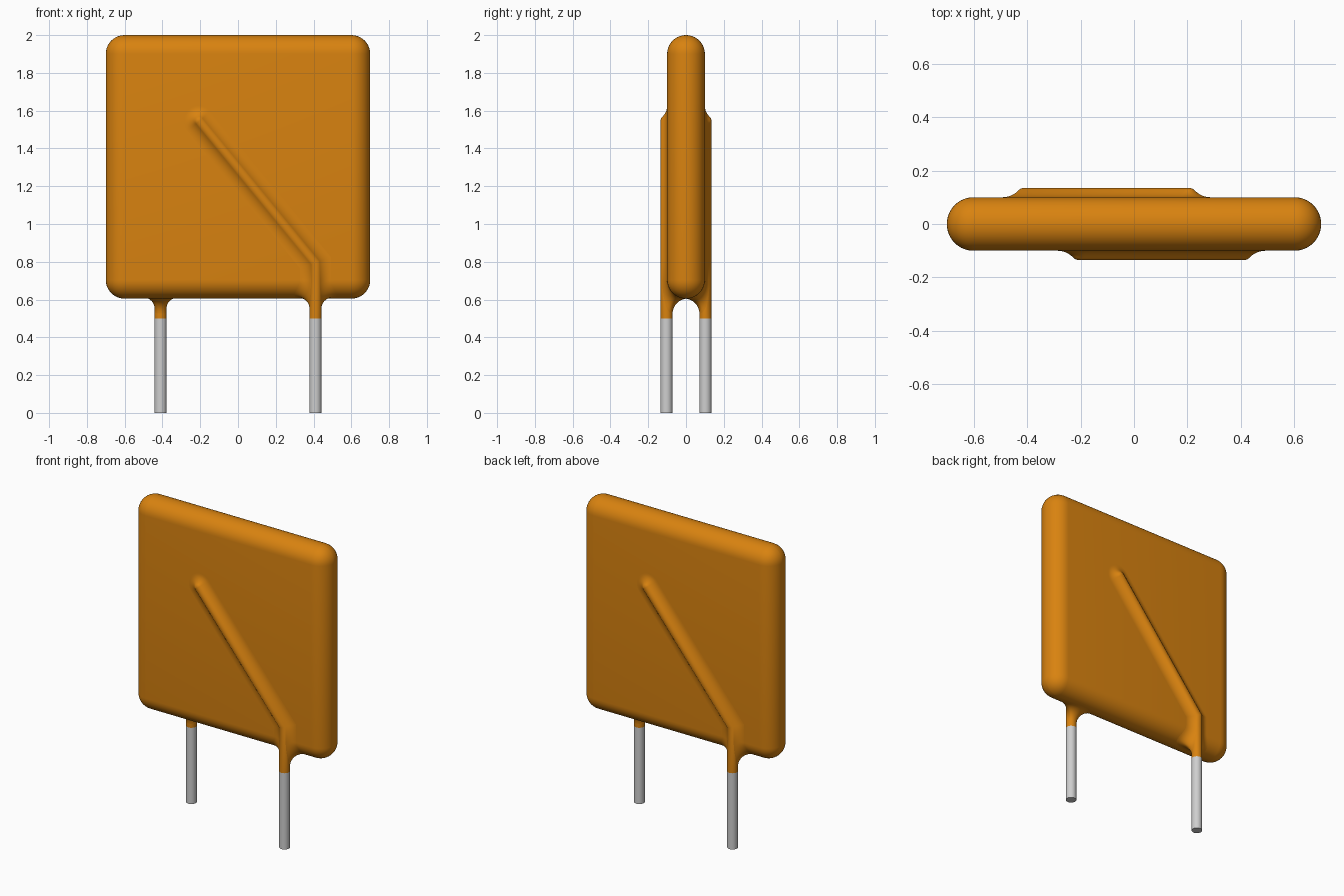
import bpy, bmesh, math
from mathutils import Vector, Matrix

cube = bpy.data.objects.get("Cube")
if cube:
    bpy.data.objects.remove(cube, do_unlink=True)

HALF = 0.1                                  # half thickness of the body = edge radius
WIRE_R, FILLET_R = 0.032, 0.08
WIRE_Y = -0.103
EDGE_Z = 0.705                              # axis height of the rounded bottom edge
LEAD_X, COAT_Z, BEND_Z = 0.41, 0.5, 0.795
TIP = Vector((-0.205, WIRE_Y, 1.545))
FRONT = Vector((0, -1, 0))


def material(name, rgb, rough):
    m = bpy.data.materials.new(name)
    m.use_nodes = True
    m.diffuse_color = (*rgb, 1)
    bsdf = m.node_tree.nodes["Principled BSDF"]
    bsdf.inputs["Base Color"].default_value = (*rgb, 1)
    bsdf.inputs["Roughness"].default_value = rough
    return m


ORANGE = material("orange coating", (0.69, 0.225, 0.005), 0.5)
METAL = material("tinned metal", (0.62, 0.62, 0.62), 0.4)


def finish(bm, name, mat, turn=0.0):
    bm.transform(Matrix.Rotation(turn, 4, 'Z'))
    mesh = bpy.data.meshes.new(name)
    bm.to_mesh(mesh)
    bm.free()
    mesh.materials.append(mat)
    ob = bpy.data.objects.new(name, mesh)
    bpy.context.collection.objects.link(ob)
    bpy.ops.object.select_all(action='DESELECT')
    ob.select_set(True)
    bpy.context.view_layer.objects.active = ob
    bpy.ops.object.shade_smooth_by_angle(angle=math.radians(35))
    return ob


def skin(bm, rows, close_rows=False, close_cols=False):
    """Join rows of points into a quad surface."""
    grid = [[bm.verts.new(p) for p in row] for row in rows]
    n, k = len(grid), len(grid[0])
    for i in range(n if close_rows else n - 1):
        a, b = grid[i], grid[(i + 1) % n]
        for j in range(k if close_cols else k - 1):
            l = (j + 1) % k
            bm.faces.new((a[j], a[l], b[l], b[j]))
    return grid


# Wire path: bottom of the coating, bend, tip, each with its sideways vector
bend = Vector((LEAD_X, WIRE_Y, BEND_Z))
run = (TIP - bend).normalized()
side_up = Vector((1, 0, 0))
side_run = Vector((run.z, 0, -run.x))
miter = (side_up + side_run).normalized()
miter /= miter.dot(side_up)
foot = Vector((LEAD_X, WIRE_Y, COAT_Z))


def fillet_rows(steps=10):
    """Arcs of a ball rolling in the groove between wire and body, as a closed loop."""
    reach = WIRE_R + FILLET_R
    rise = FILLET_R - (-WIRE_Y - HALF)      # ball centre in front of the wire axis
    out = math.sqrt(reach ** 2 - rise ** 2)
    start = math.atan2(rise, out)

    def flat_row(p, side):
        row = []
        for i in range(steps + 1):
            a = start + (math.pi / 2 - start) * i / steps
            u = out - FILLET_R * math.cos(a)
            v = rise - FILLET_R * math.sin(a)
            row.append(p + side * u + FRONT * v)
        return row

    # up the right side, round the tip, down the left side
    rows = [flat_row(bend, miter)]
    for i in range(17):
        spin = Matrix.Rotation(-math.pi * i / 16, 3, 'Y')
        rows.append(flat_row(TIP, spin @ side_run))
    rows.append(flat_row(bend, -miter))
    # round the wire below the rounded bottom edge
    low, high = -start, math.pi + start
    radius = HALF + FILLET_R
    for i in range(41):
        t = (1 + math.cos(math.pi * i / 40)) / 2
        a = low + (high - low) * t
        d = Vector((math.cos(a), math.sin(a), 0))
        c = Vector((LEAD_X, WIRE_Y, 0)) + d * reach
        c.z = EDGE_Z - math.sqrt(max(0, radius ** 2 - c.y ** 2))
        w = -d
        b = Vector((0, -c.y, EDGE_Z - c.z)).normalized()
        rows.append([c + FILLET_R * w.slerp(b, k / steps) for k in range(steps + 1)])
    return rows


# Rounded square body
bm = bmesh.new()
bmesh.ops.create_cube(bm, size=1)
bottom = EDGE_Z - HALF
bm.transform(Matrix.Translation((0, 0, (2 + bottom) / 2)) @
             Matrix.Diagonal((1.4, 2 * HALF, 2 - bottom, 1)))
bmesh.ops.bevel(bm, geom=bm.edges[:], offset=HALF - 0.0005, segments=10,
                profile=0.5, affect='EDGES', clamp_overlap=False)
finish(bm, "body", ORANGE)

# Lead, coated wire and coating fillet on the front, then turned round to the back
for label, turn in (("front", 0.0), ("back", math.pi)):
    bm = bmesh.new()
    bmesh.ops.create_cone(bm, cap_ends=True, segments=32, radius1=WIRE_R,
                          radius2=WIRE_R, depth=COAT_Z,
                          matrix=Matrix.Translation((LEAD_X, WIRE_Y, COAT_Z / 2)))
    finish(bm, label + "_lead", METAL, turn)

    bm = bmesh.new()
    ring = [2 * math.pi * i / 32 for i in range(32)]
    skin(bm, [[p + WIRE_R * (s * math.cos(a) - FRONT * math.sin(a)) for a in ring]
              for p, s in ((foot, side_up), (bend, miter), (TIP, side_run))],
         close_cols=True)
    bmesh.ops.create_uvsphere(bm, u_segments=32, v_segments=16, radius=WIRE_R,
                              matrix=Matrix.Translation(TIP))
    finish(bm, label + "_coated_wire", ORANGE, turn)

    bm = bmesh.new()
    skin(bm, fillet_rows(), close_rows=True)
    finish(bm, label + "_coating_fillet", ORANGE, turn)
